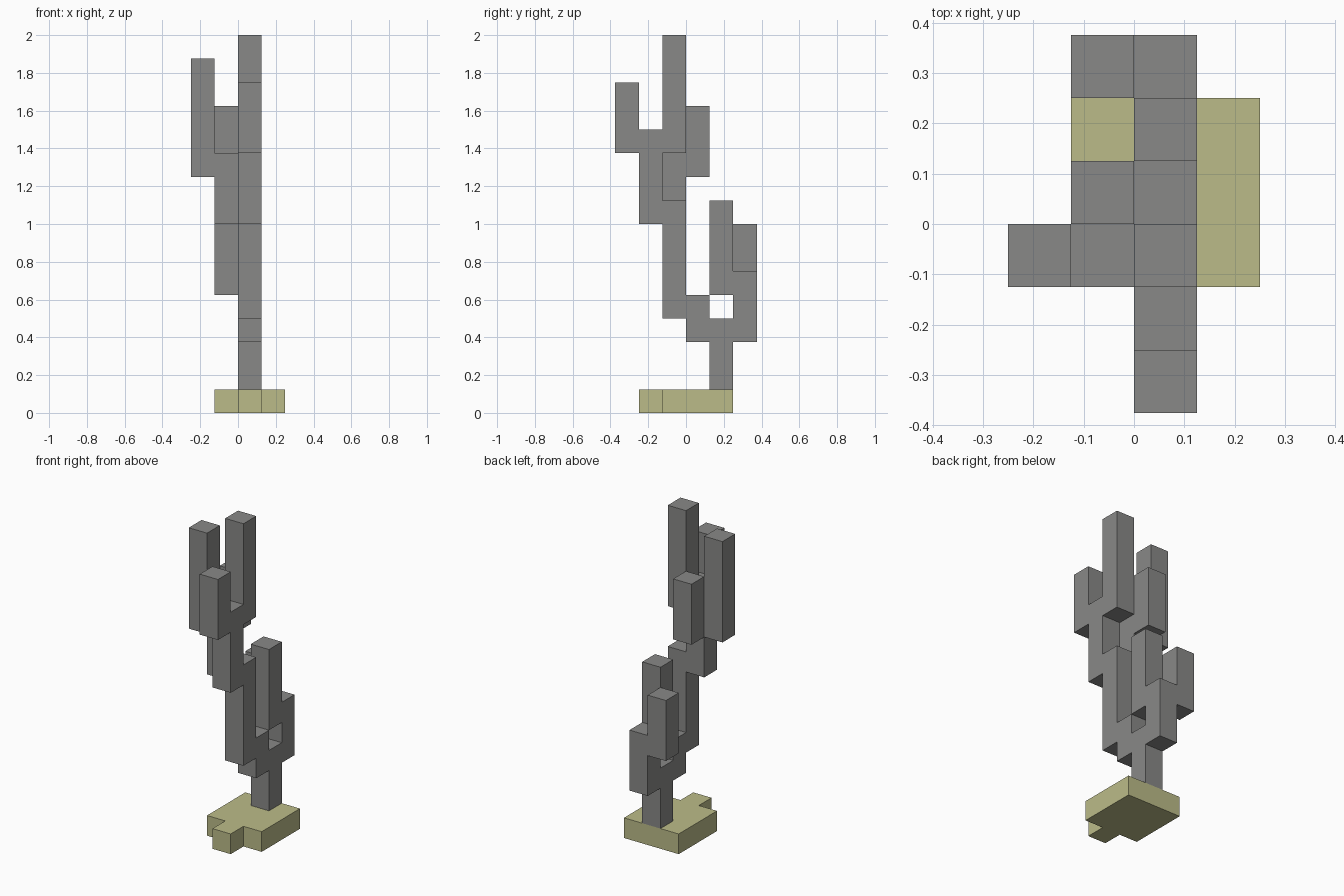
import bpy, bmesh
from mathutils import Vector

default = bpy.data.objects.get("Cube")
if default:
    bpy.data.objects.remove(default, do_unlink=True)

U = 0.125  # edge of one block


def make_material(name, rgb):
    mat = bpy.data.materials.new(name)
    mat.use_nodes = True
    color = (*rgb, 1.0)
    mat.diffuse_color = color
    mat.node_tree.nodes["Principled BSDF"].inputs["Base Color"].default_value = color
    return mat


bark = make_material("grey bark", (0.25, 0.25, 0.245))
sand = make_material("pale sand", (0.5, 0.5, 0.25))


def column(x, y, bottom, top):
    return {(x, y, z) for z in range(bottom, top)}


# Each part is a set of blocks on the grid
ground = {(x, y, 0) for x in (-1, 0, 1) for y in (-1, 0, 1)} | {(0, -2, 0)}
parts = {
    "ground_slab": (ground, sand),
    "trunk": (column(0, 1, 1, 4), bark),
    # lower back fork
    "back_branch": (column(0, 2, 3, 6), bark),
    "back_branch_side_tip": (column(-1, 2, 5, 8), bark),
    "back_branch_tall_tip": (column(0, 1, 5, 9), bark),
    # main stem leaning forward
    "stem_elbow": (column(0, 0, 3, 5), bark),
    "main_stem": (column(0, -1, 4, 9), bark),
    # upper front fork
    "front_branch": (column(0, -2, 8, 12), bark),
    "front_branch_tip": (column(0, -3, 11, 14), bark),
    "crown_tip": (column(0, -1, 11, 16), bark),
    # upper right fork
    "right_branch": (column(-1, -1, 8, 11), bark),
    "right_branch_outer_tip": (column(-2, -1, 10, 15), bark),
    "right_branch_back_tip": (column(-1, 0, 10, 13), bark),
}
occupied = set().union(*(cells for cells, _ in parts.values()))


def build_part(name, cells, mat):
    """Skin the blocks with only the faces that are open to the air."""
    bm = bmesh.new()
    for cell in sorted(cells):
        centre = Vector(cell) + Vector((0.5, 0.5, 0.5))
        for axis in range(3):
            for sign in (-1, 1):
                n = Vector((0, 0, 0))
                n[axis] = sign
                if tuple(int(c + d) for c, d in zip(cell, n)) in occupied:
                    continue
                a = Vector((0, 0, 0))
                a[(axis + 1) % 3] = 0.5
                b = n.cross(a)
                mid = centre + n * 0.5
                corners = (mid - a - b, mid + a - b, mid + a + b, mid - a + b)
                bm.faces.new([bm.verts.new(p * U) for p in corners])
    bmesh.ops.remove_doubles(bm, verts=bm.verts, dist=U * 0.01)
    bmesh.ops.dissolve_limit(bm, angle_limit=0.01, verts=bm.verts, edges=bm.edges)
    mesh = bpy.data.meshes.new(name)
    bm.to_mesh(mesh)
    bm.free()
    mesh.materials.append(mat)
    bpy.context.collection.objects.link(bpy.data.objects.new(name, mesh))


for part_name, (blocks, material) in parts.items():
    build_part(part_name, blocks, material)
